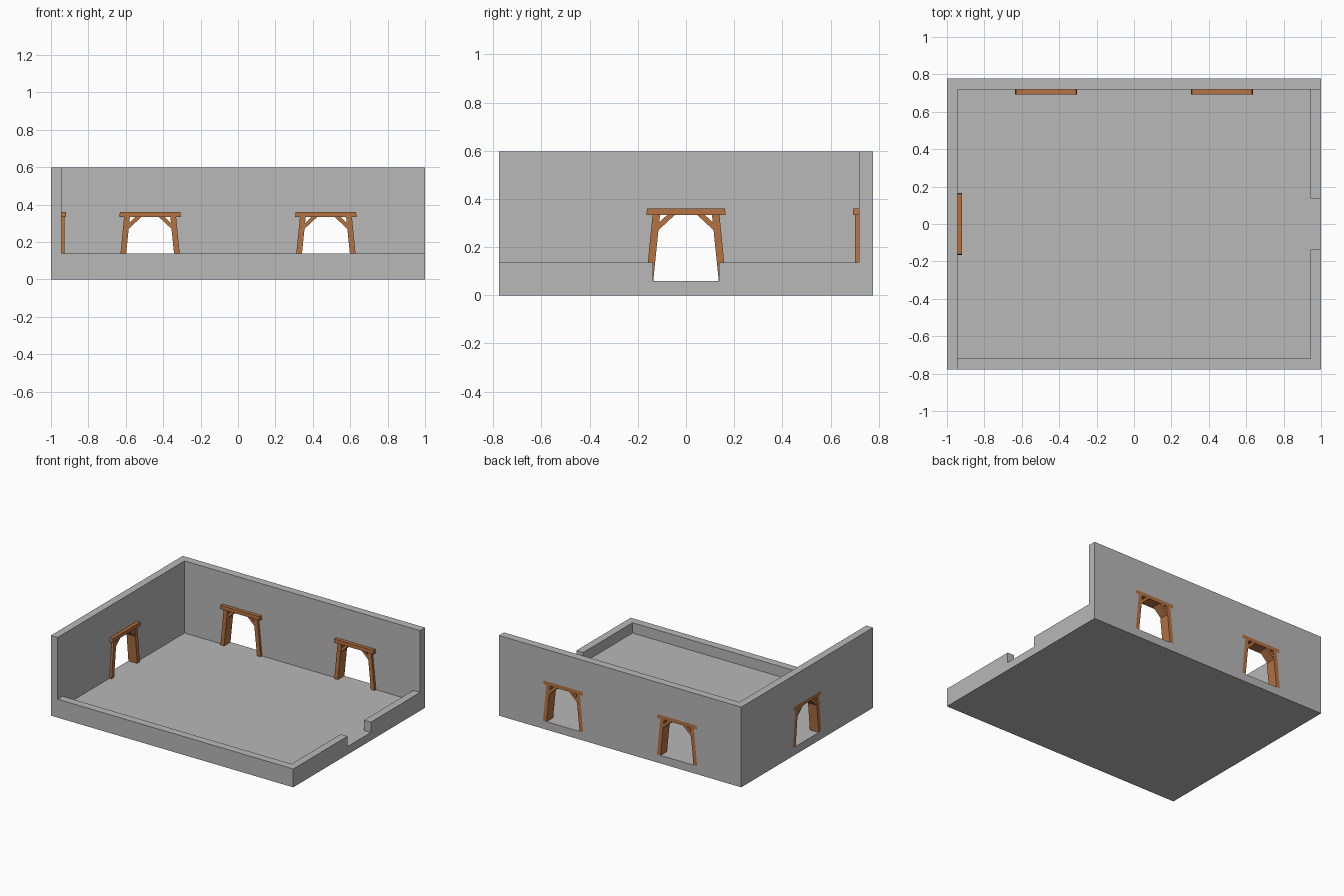
import bpy, bmesh
from math import pi
from mathutils import Matrix

if "Cube" in bpy.data.objects:
    bpy.data.objects.remove(bpy.data.objects["Cube"])


def material(name, color):
    mat = bpy.data.materials.new(name)
    mat.diffuse_color = (*color, 1)
    mat.use_nodes = True
    mat.node_tree.nodes["Principled BSDF"].inputs["Base Color"].default_value = mat.diffuse_color
    return mat


wood = material("wood", (0.46, 0.17, 0.055))
stone = material("stone", (0.48, 0.48, 0.48))

FLOOR, LOW, HIGH = 0.06, 0.137, 0.598
HY, IX, IY = 0.777, 0.944, 0.718          # outer depth half, inner halves


def prism(name, profile, d0, d1, place=Matrix(), mat=stone):
    """Extrude an (x, z) profile along y from d0 to d1, then place it."""
    bm = bmesh.new()
    face = bm.faces.new([bm.verts.new((x, d0, z)) for x, z in profile])
    ext = bmesh.ops.extrude_face_region(bm, geom=[face])
    moved = [g for g in ext["geom"] if isinstance(g, bmesh.types.BMVert)]
    bmesh.ops.translate(bm, verts=moved, vec=(0, d1 - d0, 0))
    bm.transform(place)
    bmesh.ops.recalc_face_normals(bm, faces=bm.faces)
    mesh = bpy.data.meshes.new(name)
    bm.to_mesh(mesh)
    bm.free()
    mesh.materials.append(mat)
    obj = bpy.data.objects.new(name, mesh)
    bpy.context.collection.objects.link(obj)
    return obj


def box(name, x0, x1, y0, y1, z0, z1):
    return prism(name, [(x0, z0), (x1, z0), (x1, z1), (x0, z1)], y0, y1)


def cut(target, cutter):
    mod = target.modifiers.new("cut", "BOOLEAN")
    mod.operation, mod.solver, mod.object = "DIFFERENCE", "EXACT", cutter
    bpy.context.view_layer.objects.active = target
    bpy.ops.object.modifier_apply(modifier=mod.name)
    bpy.data.objects.remove(cutter)


# Room: floor, two tall walls, two low walls with an entry gap
room = box("room_shell", -1, 1, -HY, HY, 0, HIGH)
cut(room, box("cutter", -IX, 1.2, -1, IY, LOW, 1))
cut(room, box("cutter", -IX, IX, -IY, IY, FLOOR, 0.3))
cut(room, box("cutter", 0.9, 1.2, -0.137, 0.137, FLOOR, 0.3))

# Door placements and wall depth: local y = 0 is the inner wall face, +y goes outwards
doors = {
    "back_left": (Matrix.Translation((-0.47, IY, 0)), HY - IY),
    "back_right": (Matrix.Translation((0.47, IY, 0)), HY - IY),
    "side": (Matrix.Translation((-IX, 0, 0)) @ Matrix.Rotation(pi / 2, 4, "Z"), 1 - IX),
}
post = [(0.166, FLOOR), (0.136, FLOOR), (0.108, 0.333), (0.139, 0.333)]
brace = [(0.116, 0.269), (0.047, 0.333), (0.079, 0.333), (0.112, 0.301)]
beam = [(-0.165, 0.333), (0.165, 0.333), (0.161, 0.361), (-0.161, 0.361)]
# Wall opening follows the outer outline of the timber frame
half = [(0.166, FLOOR), (0.139, 0.333), (0.165, 0.333), (0.161, 0.361)]
hole = half + [(-x, z) for x, z in reversed(half)]

for name, (place, depth) in doors.items():
    cut(room, prism("cutter", hole, -0.05, 0.2, place))
    # Timber frame: leaning posts, corner braces, lintel
    for side, s in (("left", -1), ("right", 1)):
        prism(f"{name}_post_{side}", [(s * x, z) for x, z in post],
              -0.017, depth, place, wood)
        prism(f"{name}_brace_{side}", [(s * x, z) for x, z in brace],
              -0.012, depth - 0.001, place, wood)
    prism(f"{name}_lintel", beam, -0.025, depth, place, wood)
